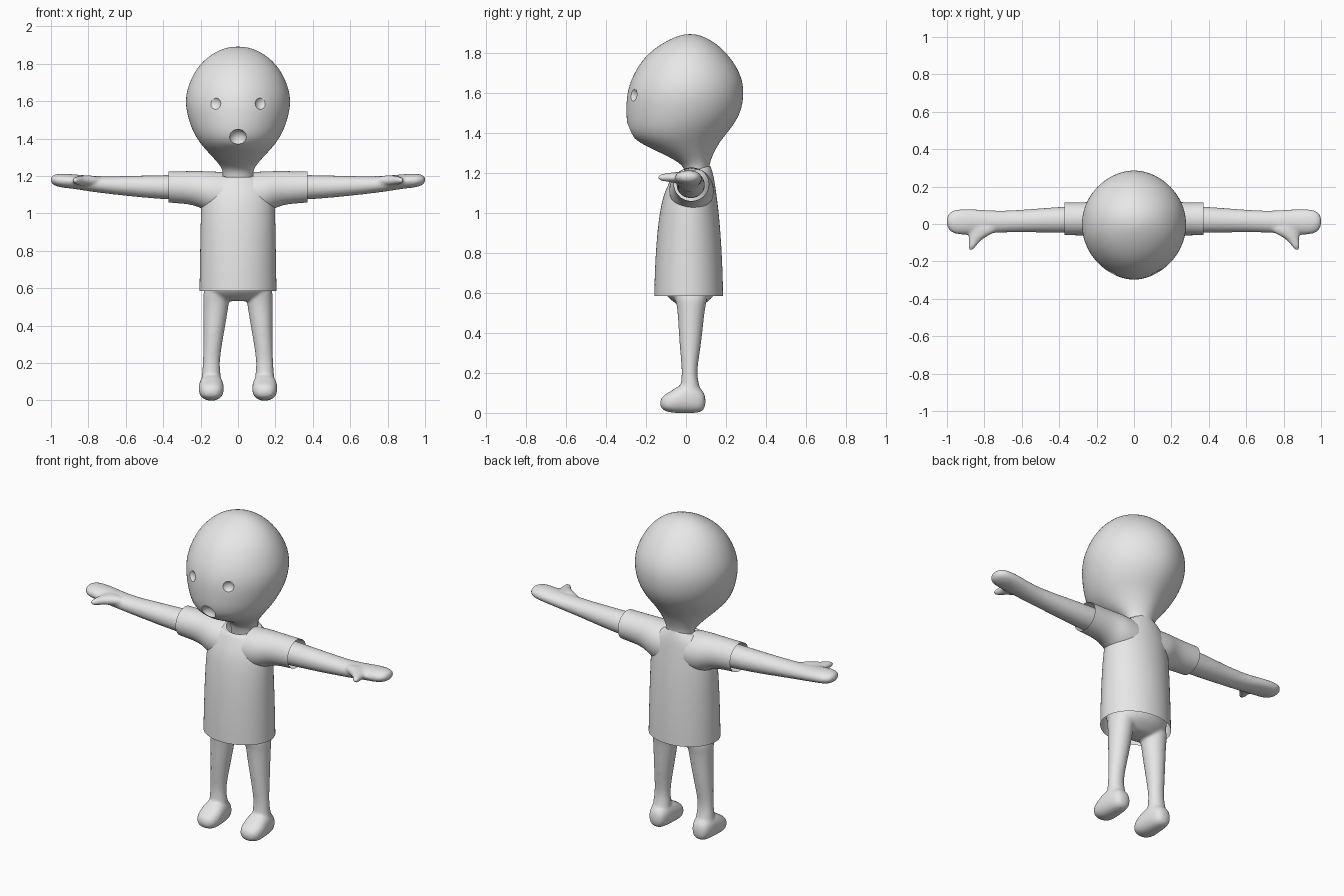
import bpy, bmesh
from math import sin, cos, pi, copysign
from mathutils import Vector, Matrix

cube = bpy.data.objects.get("Cube")
if cube:
    bpy.data.objects.remove(cube, do_unlink=True)

grey = bpy.data.materials.new("plain grey")
grey.use_nodes = True
grey.diffuse_color = (0.8, 0.8, 0.8, 1)
grey.node_tree.nodes["Principled BSDF"].inputs["Base Color"].default_value = (0.8, 0.8, 0.8, 1)


def loft(bm, rings, caps=(True, True), power=1, pinch=0, sides=24):
    """Skin a chain of elliptical rings given as (centre, u axis, v axis)."""
    def bend(a):
        return copysign(abs(a) ** power, a)
    loops = []
    for centre, u, v in rings:
        loop = []
        for i in range(sides):
            t = 2 * pi * i / sides
            c, s = bend(cos(t)), bend(sin(t))
            s *= 1 - pinch * abs(c)
            loop.append(bm.verts.new(Vector(centre) + Vector(u) * c + Vector(v) * s))
        loops.append(loop)
    for a, b in zip(loops, loops[1:]):
        for i in range(sides):
            j = (i + 1) % sides
            bm.faces.new((a[i], a[j], b[j], b[i]))
    for use, loop in zip(caps, (loops[0], loops[-1])):
        if use:
            bm.faces.new(loop)


def finish(name, bm, blend=False, cutters=()):
    """Turn a bmesh into a smooth object, optionally fused into one skin or cut."""
    bmesh.ops.recalc_face_normals(bm, faces=bm.faces)
    mesh = bpy.data.meshes.new(name)
    bm.to_mesh(mesh)
    bm.free()
    mesh.materials.append(grey)
    obj = bpy.data.objects.new(name, mesh)
    bpy.context.collection.objects.link(obj)
    obj.modifiers.new("round", 'SUBSURF').levels = 2
    if blend:
        fuse = obj.modifiers.new("fuse", 'REMESH')
        fuse.mode, fuse.voxel_size = 'VOXEL', 0.008
        relax = obj.modifiers.new("relax", 'SMOOTH')
        relax.factor, relax.iterations = 0.5, 8
    for cutter in cutters:
        cut = obj.modifiers.new("cut", 'BOOLEAN')
        cut.operation, cut.solver, cut.object = 'DIFFERENCE', 'EXACT', cutter
    # Bake the modifiers so the cutters can be removed
    bpy.context.view_layer.update()
    graph = bpy.context.evaluated_depsgraph_get()
    baked = bpy.data.meshes.new_from_object(obj.evaluated_get(graph))
    obj.modifiers.clear()
    obj.data = baked
    baked.materials.clear()
    baked.materials.append(grey)
    bpy.ops.object.select_all(action='DESELECT')
    obj.select_set(True)
    bpy.context.view_layer.objects.active = obj
    bpy.ops.object.shade_smooth_by_angle(angle=0.8)
    for cutter in cutters:
        bpy.data.objects.remove(cutter, do_unlink=True)
    return obj


def ball(name, centre, radius):
    bm = bmesh.new()
    bmesh.ops.create_uvsphere(bm, u_segments=32, v_segments=16, radius=radius,
                              matrix=Matrix.Translation(centre))
    mesh = bpy.data.meshes.new(name)
    bm.to_mesh(mesh)
    bm.free()
    obj = bpy.data.objects.new(name, mesh)
    obj.hide_render = True
    bpy.context.collection.objects.link(obj)
    return obj


def upright(z, rx, front, back, x=0, tilt=0):
    """Horizontal ring, given by half width and front and back y."""
    ry = (back - front) / 2
    return (x, (front + back) / 2, z), (rx, 0, 0), (0, ry, ry * tilt)


def sideways(x, low, high, front, back):
    """Ring facing along x, given by its z and y limits."""
    return ((x, (front + back) / 2, (low + high) / 2),
            (0, (back - front) / 2, 0), (0, 0, (high - low) / 2))


# Head and neck, with eye sockets and an open mouth
bm = bmesh.new()
loft(bm, [upright(*r) for r in (
    (1.10, .075, 0, .11), (1.21, .078, 0, .115), (1.25, .09, -.03, .12),
    (1.30, .135, -.13, .14), (1.36, .193, -.262, .175), (1.42, .235, -.297, .228),
    (1.50, .268, -.303, .28), (1.60, .288, -.300, .295), (1.69, .268, -.268, .28),
    (1.78, .222, -.21, .222), (1.845, .155, -.125, .155), (1.88, .085, -.05, .09),
    (1.892, .03, -.005, .045))], pinch=.04)
holes = [ball("eye_cutter", (s * .132, -.285, 1.59), .042) for s in (-1, 1)]
holes.append(ball("mouth_cutter", (0, -.297, 1.40), .05))
finish("head", bm, cutters=holes)

# Shirt: open hem, tilted collar and open sleeves
bm = bmesh.new()
loft(bm, [upright(*r) for r in (
    (.585, .208, -.16, .187), (.70, .206, -.158, .185), (.88, .203, -.148, .176),
    (1.02, .200, -.13, .163), (1.10, .193, -.11, .152), (1.16, .175, -.08, .143),
    (1.20, .135, -.06, .135))] + [upright(1.212, .09, -.04, .122, tilt=.28)],
    caps=(False, False))
for s in (-1, 1):
    loft(bm, [sideways(s * x, *r) for x, *r in (
        (.08, .99, 1.222, -.085, .14), (.15, 1.00, 1.226, -.085, .14),
        (.20, 1.03, 1.227, -.07, .125), (.25, 1.047, 1.227, -.062, .117),
        (.31, 1.053, 1.226, -.061, .115), (.372, 1.058, 1.226, -.061, .115))],
        caps=(False, False))
finish("shirt", bm)

# Arms with mitten hands and thumbs
for side, s in (("left", 1), ("right", -1)):
    bm = bmesh.new()
    loft(bm, [sideways(s * x, *r) for x, *r in (
        (.18, 1.065, 1.21, -.05, .10), (.37, 1.073, 1.206, -.048, .095),
        (.55, 1.088, 1.202, -.045, .08), (.70, 1.105, 1.198, -.045, .07),
        (.80, 1.118, 1.202, -.052, .075), (.88, 1.132, 1.21, -.058, .082),
        (.95, 1.138, 1.214, -.058, .08), (.985, 1.15, 1.208, -.04, .065),
        (1.002, 1.165, 1.195, -.01, .04))])
    loft(bm, [((s * x, y, 1.176), (rx, 0, 0), (0, 0, rz)) for x, y, rx, rz in (
        (.81, 0, .09, .03), (.81, -.04, .08, .028), (.832, -.062, .052, .026),
        (.85, -.085, .033, .023), (.866, -.12, .021, .019),
        (.873, -.142, .01, .01))])
    finish(side + "_arm", bm, blend=True)

# Hips, legs and feet fused into one skin
bm = bmesh.new()
loft(bm, [upright(*r) for r in (
    (.53, .10, -.03, .075), (.55, .15, -.055, .10), (.58, .18, -.10, .142),
    (.64, .19, -.125, .16), (.80, .18, -.12, .15))])
for s in (-1, 1):
    loft(bm, [upright(z, rx, f, b, s * x) for z, rx, f, b, x in (
        (.62, .075, -.07, .12, .112), (.54, .070, -.045, .098, .116),
        (.46, .064, -.04, .088, .121), (.36, .055, -.034, .078, .130),
        (.27, .048, -.026, .064, .138), (.20, .045, -.02, .055, .143),
        (.15, .049, -.026, .063, .143), (.09, .055, -.03, .08, .143),
        (.05, .05, -.03, .08, .143))])
    loft(bm, [((s * .143, y, (low + high) / 2), (rx, 0, 0), (0, 0, (high - low) / 2))
              for y, rx, low, high in (
        (.098, .025, .03, .085), (.08, .05, .002, .12), (.03, .062, -.002, .15),
        (-.03, .067, -.002, .142), (-.07, .068, 0, .112), (-.105, .058, .008, .093),
        (-.13, .03, .025, .07))], power=.85)
finish("legs", bm, blend=True)
